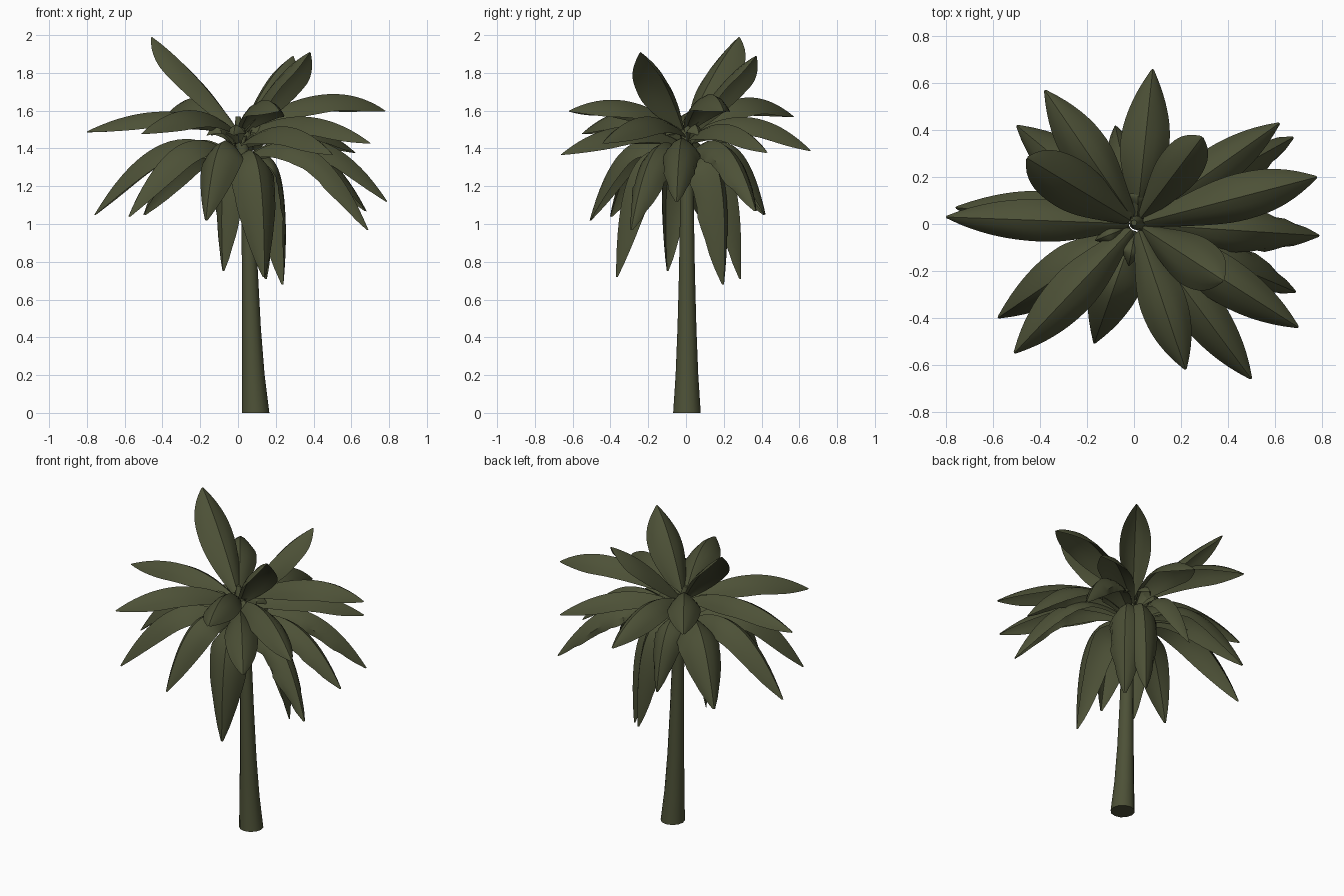
import bpy, math, random
from mathutils import Vector

cube = bpy.data.objects.get("Cube")
if cube:
    bpy.data.objects.remove(cube)
random.seed(4)


def material(name, rgb):
    m = bpy.data.materials.new(name)
    m.use_nodes = True
    m.diffuse_color = (*rgb, 1)
    m.node_tree.nodes["Principled BSDF"].inputs["Base Color"].default_value = (*rgb, 1)
    return m


olive = material("olive_green", (0.074, 0.082, 0.038))


def grid_object(name, rows, closed=False, angle=35):
    """Skin equal-length rows of points into one smooth object."""
    n = len(rows[0])
    verts = [p for row in rows for p in row]
    faces = []
    for i in range(len(rows) - 1):
        for j in range(n if closed else n - 1):
            k = (j + 1) % n
            faces.append((i * n + j, i * n + k, (i + 1) * n + k, (i + 1) * n + j))
    if closed:
        faces += [tuple(reversed(range(n))), tuple(range(len(verts) - n, len(verts)))]
    me = bpy.data.meshes.new(name)
    me.from_pydata(verts, [], faces)
    me.materials.append(olive)
    ob = bpy.data.objects.new(name, me)
    bpy.context.collection.objects.link(ob)
    bpy.ops.object.select_all(action="DESELECT")
    ob.select_set(True)
    bpy.context.view_layer.objects.active = ob
    bpy.ops.object.shade_smooth_by_angle(angle=math.radians(angle))
    return ob


def ring(center, r, n=12):
    return [center + Vector((r * math.cos(a), r * math.sin(a), 0))
            for a in (2 * math.pi * i / n for i in range(n))]


# Trunk: flared foot, leaning slightly to the crown (x, z, radius)
trunk = [(.093, 0, .073), (.081, .2, .06), (.071, .45, .05), (.063, .75, .042),
         (.054, 1.05, .037), (.03, 1.35, .036), (.01, 1.5, .03), (0, 1.57, .012)]
grid_object("trunk", [ring(Vector((x, .005, z)), r) for x, z, r in trunk], True)


def frond(name, tip, base_z, lift, reach=.5, width=.1, ragged=0.0, droop=.95):
    """Arched leaf with a raised midrib, drooping sides and a rounded tip."""
    tip = Vector(tip)
    out = Vector((tip.x - .01, tip.y, 0))
    start = Vector((.01, 0, base_z)) + out.normalized() * .03
    run = tip - start
    bend = start + Vector((run.x * reach, run.y * reach, lift))
    side = Vector((-out.y, out.x, 0)).normalized()
    steps = 20
    rows = []
    for i in range(steps + 1):
        t = i / steps
        p = start * (1 - t) ** 2 + bend * 2 * t * (1 - t) + tip * t * t
        tangent = ((bend - start) * (1 - t) + (tip - bend) * t).normalized()
        normal = tangent.cross(side).normalized()
        # short stalk, long broad blade, rounded taper to the tip
        swell = .25 + .75 * math.sin(min(1, t / .5) * math.pi / 2)
        w = width * swell * max(.06, (1 - max(0, (t - .45) / .55) ** 2.6) ** .8)
        row = []
        for s in (-1, -.75, -.4, 0, .4, .75, 1):
            jag = 1 - ragged * random.random() * (abs(s) == 1 and .3 < t < .95)
            wave = .005 * math.sin(9 * t + 4 * s) * abs(s) * min(1, 3 - 3 * t)
            row.append(p + side * s * w * jag + normal * (wave - droop * w * abs(s) ** 1.6))
        rows.append(row)
    grid_object(name, rows)


# Upright young fronds: tip, base height, bend height, bend reach, half width
frond("upright_frond_left", (-.455, .28, 1.99), 1.52, .31, .5, .112, 0, .65)
frond("upright_frond_right", (.38, -.24, 1.91), 1.5, .31, .45, .11)
frond("upright_frond_back", (.29, .37, 1.89), 1.5, .3, .5, .095)

# Spreading middle fronds
spreading = [
    ((-.8, .03, 1.49), 1.49, .21, .45, .09),
    ((-.38, .57, 1.57), 1.5, .3, .5, .1),
    ((.08, .66, 1.39), 1.48, .21, .52, .105),
    ((.62, .43, 1.38), 1.45, .19, .5, .09),
    ((.78, .2, 1.6), 1.52, .29, .6, .1),
    ((.70, -.44, 1.43), 1.48, .2, .5, .1),
    ((.5, -.66, 1.37), 1.43, .2, .5, .1),
    ((.22, -.62, 1.6), 1.51, .24, .5, .1),
    ((-.51, -.55, 1.48), 1.49, .23, .5, .1),
]
for i, spec in enumerate(spreading):
    frond(f"spreading_frond_{i + 1}", *spec)

# Lower arching fronds, some with torn edges
arching = [
    ((-.76, .07, 1.05), 1.35, .3, .52, .105, 0),
    ((-.58, -.4, 1.04), 1.35, .29, .55, .105, 0),
    ((-.5, .42, 1.05), 1.35, .29, .55, .13, .05),
    ((-.08, .42, 1.05), 1.35, .26, .7, .1, .1),
    ((.68, .37, 1.07), 1.35, .28, .55, .105, .3),
    ((.79, -.05, 1.12), 1.36, .28, .55, .105, .15),
    ((.69, -.29, .97), 1.35, .28, .58, .105, .25),
    ((-.17, -.51, 1.02), 1.35, .29, .65, .11, 0),
]
for i, spec in enumerate(arching):
    frond(f"arching_frond_{i + 1}", *spec)

# Hanging old fronds close to the trunk
hanging = [
    ((.14, -.37, .72), 1.36, .18, 1.0, .125, .05),
    ((-.08, -.1, .75), 1.33, .1, 1.4, .105, .1, .6),
    ((.24, .2, .68), 1.35, .18, 1.2, .125, .15),
    ((.15, .29, .71), 1.35, .18, 1.1, .115, .15),
]
for i, spec in enumerate(hanging):
    frond(f"hanging_frond_{i + 1}", *spec)

# Small curled leaves in the heart of the crown
for i in range(6):
    a = i * math.tau / 6 + .4
    frond(f"heart_leaf_{i + 1}", (.18 * math.cos(a), .18 * math.sin(a), 1.47), 1.43, .17, .55, .055)
